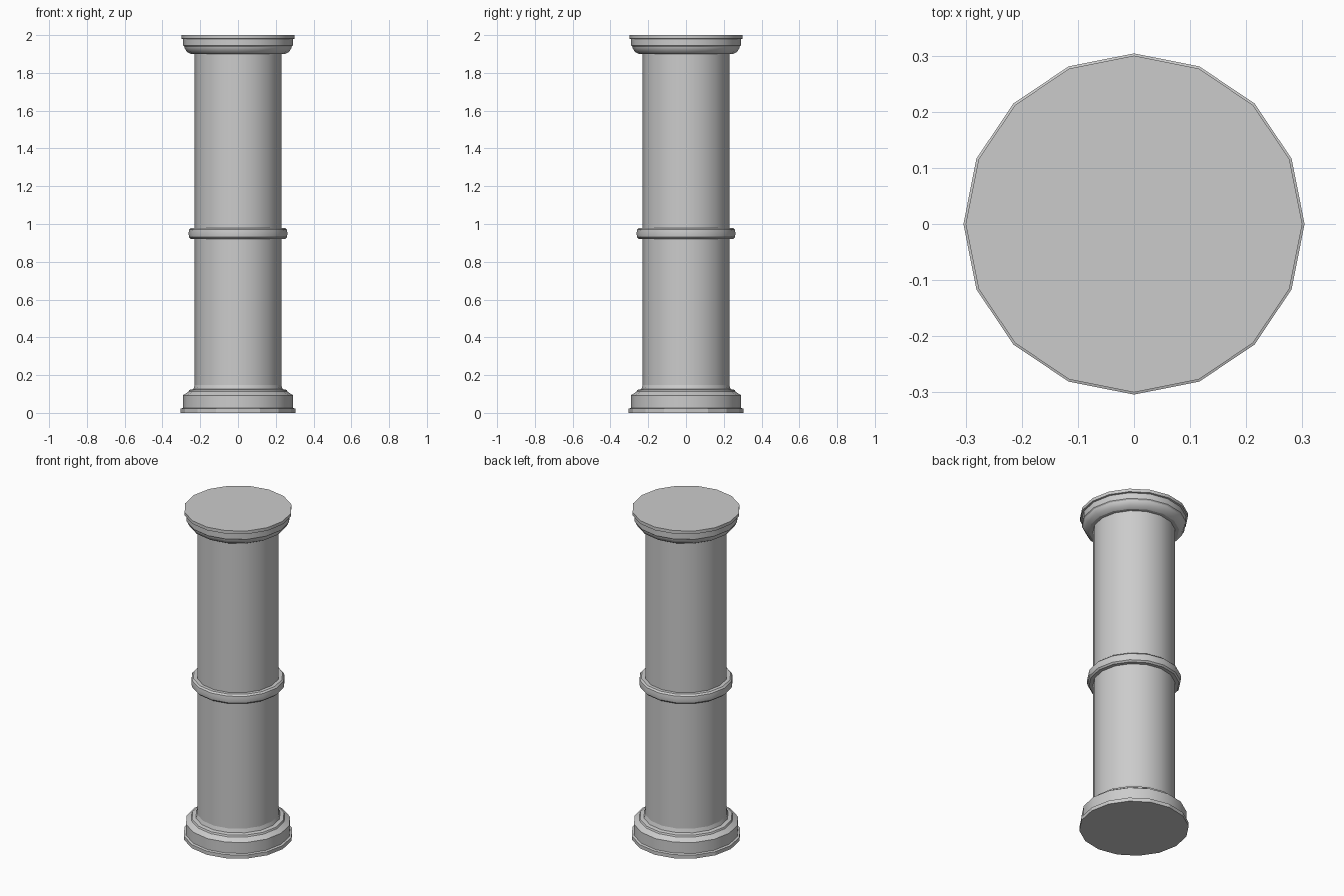
import bpy, bmesh, math

if "Cube" in bpy.data.objects:
    bpy.data.objects.remove(bpy.data.objects["Cube"])

SIDES = 16


def lathe(name, profile, cap_bottom=False, cap_top=False, smooth=True):
    """Revolve (radius, z) points, listed bottom to top, around the z axis."""
    bm = bmesh.new()
    rings = []
    for r, z in profile:
        rings.append([bm.verts.new((r * math.cos(2 * math.pi * i / SIDES),
                                    r * math.sin(2 * math.pi * i / SIDES), z))
                      for i in range(SIDES)])
    for low, high in zip(rings, rings[1:]):
        for i in range(SIDES):
            j = (i + 1) % SIDES
            bm.faces.new((low[i], low[j], high[j], high[i]))
    if cap_bottom:
        bm.faces.new(rings[0][::-1])
    if cap_top:
        bm.faces.new(rings[-1])
    mesh = bpy.data.meshes.new(name)
    bm.to_mesh(mesh)
    bm.free()
    obj = bpy.data.objects.new(name, mesh)
    bpy.context.collection.objects.link(obj)
    if smooth:
        bpy.ops.object.select_all(action='DESELECT')
        obj.select_set(True)
        bpy.context.view_layer.objects.active = obj
        bpy.ops.object.shade_smooth_by_angle(angle=math.radians(30))
    return obj


# Flat-sided foot plate
lathe("foot_plate", [(0.304, 0), (0.304, 0.022), (0.292, 0.026)],
      cap_bottom=True, smooth=False)

# Base moulding with sloped shoulder and small collar
lathe("base_moulding", [(0.292, 0.026), (0.292, 0.093), (0.262, 0.112),
                        (0.258, 0.122), (0.236, 0.126), (0.229, 0.148)])

# Plain shaft
lathe("shaft", [(0.229, 0.148), (0.229, 1.9)])

# Rounded band around the middle
lathe("middle_band", [(0.229, 0.921), (0.25, 0.921), (0.259, 0.93),
                      (0.262, 0.95), (0.259, 0.97), (0.25, 0.979),
                      (0.229, 0.979)])

# Capital: rounded underside, neck and top plate
lathe("capital", [(0.229, 1.9), (0.25, 1.9), (0.271, 1.912), (0.282, 1.93),
                  (0.284, 1.938), (0.29, 1.944), (0.29, 1.979), (0.3, 1.981),
                  (0.3, 2.0)], cap_top=True)
